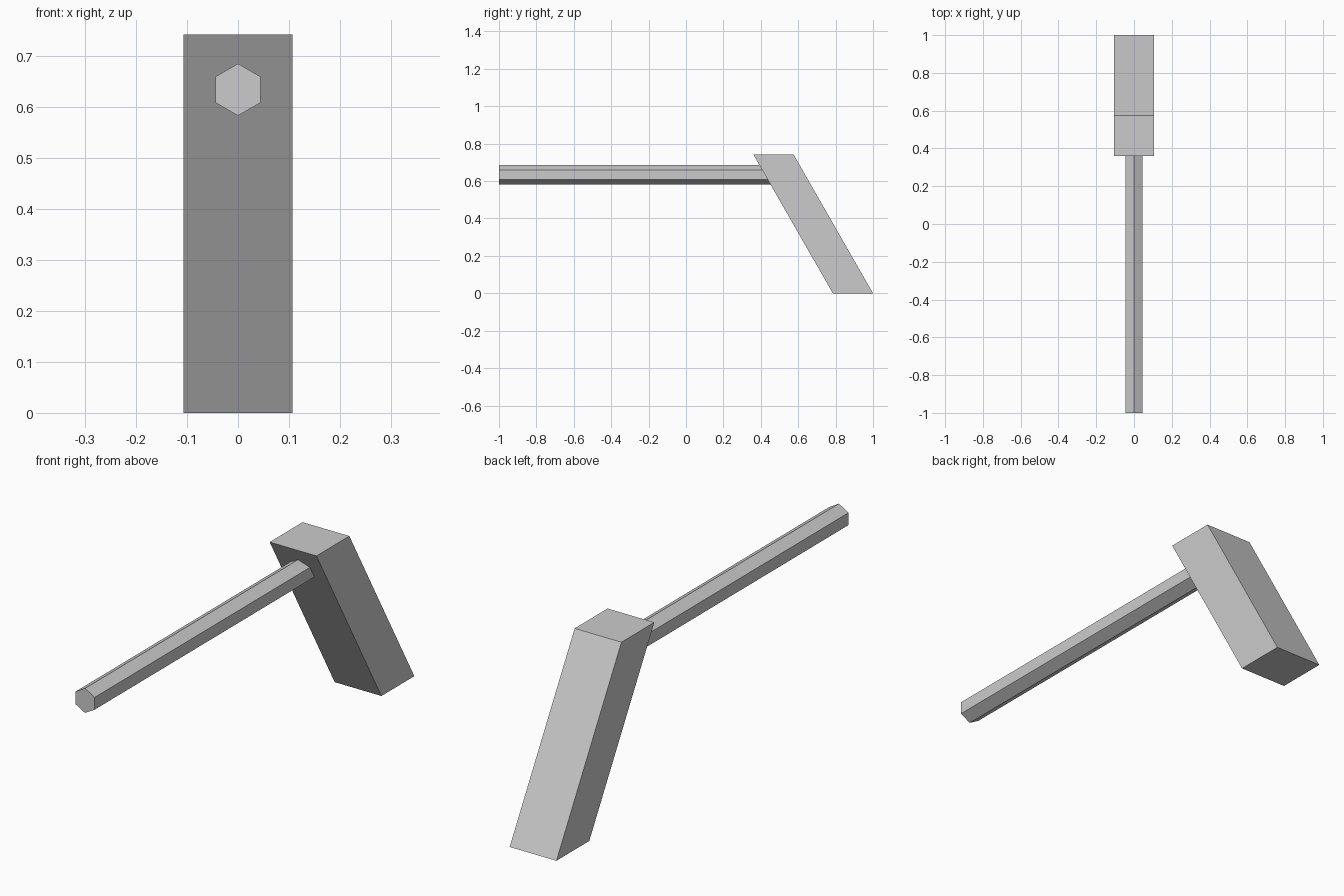
import bpy
import bmesh
import math

cube = bpy.data.objects.get("Cube")
if cube:
    bpy.data.objects.remove(cube)

grey = bpy.data.materials.new("plain_grey")
grey.use_nodes = True
colour = (0.6, 0.6, 0.6, 1)
grey.diffuse_color = colour
grey.node_tree.nodes["Principled BSDF"].inputs["Base Color"].default_value = colour


def prism(name, profile, offset):
    """Extrude a closed profile along an offset into a flat-shaded solid."""
    bm = bmesh.new()
    face = bm.faces.new([bm.verts.new(p) for p in profile])
    out = bmesh.ops.extrude_face_region(bm, geom=[face], use_keep_orig=True)
    verts = [v for v in out["geom"] if isinstance(v, bmesh.types.BMVert)]
    bmesh.ops.translate(bm, verts=verts, vec=offset)
    bmesh.ops.recalc_face_normals(bm, faces=bm.faces)
    mesh = bpy.data.meshes.new(name)
    bm.to_mesh(mesh)
    bm.free()
    mesh.materials.append(grey)
    obj = bpy.data.objects.new(name, mesh)
    bpy.context.collection.objects.link(obj)
    return obj


# Slanted grip: a parallelogram side profile extruded across x
half_width, height, depth, top_front = 0.107, 0.742, 0.215, 0.36
side = [(1 - depth, 0), (1, 0), (top_front + depth, height), (top_front, height)]
prism("grip", [(-half_width, y, z) for y, z in side], (2 * half_width, 0, 0))

# Hexagonal barrel, point up, running back into the grip
radius, axis_z = 0.051, 0.634
angles = [math.radians(30 + 60 * i) for i in range(6)]
hexagon = [(radius * math.cos(a), -1, axis_z + radius * math.sin(a)) for a in angles]
prism("barrel", hexagon, (0, 1.5, 0))
